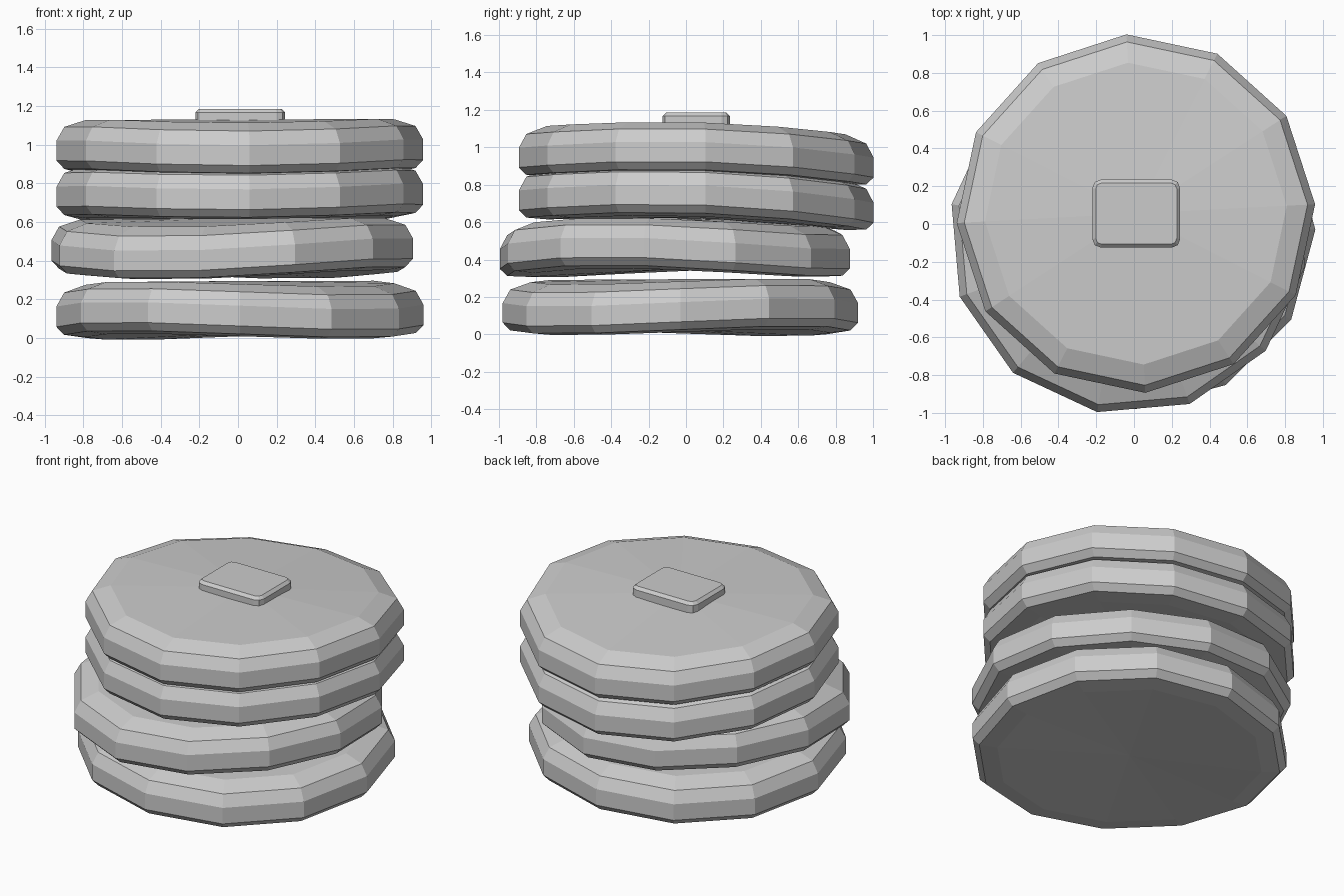
import bpy, bmesh, math

cube = bpy.data.objects.get("Cube")
if cube:
    bpy.data.objects.remove(cube, do_unlink=True)

grey = bpy.data.materials.new("plain_grey")
grey.use_nodes = True
grey.diffuse_color = (0.6, 0.6, 0.6, 1)
grey.node_tree.nodes["Principled BSDF"].inputs["Base Color"].default_value = (0.6, 0.6, 0.6, 1)

SIDES = 12
# Radius and height of each ring, measured from the widest upper ring
PROFILE = [(0.80, -0.165), (0.91, -0.148), (0.95, -0.105),
           (0.95, 0.0), (0.91, 0.07), (0.80, 0.105)]


def finish(bm, name):
    bmesh.ops.recalc_face_normals(bm, faces=bm.faces)
    mesh = bpy.data.meshes.new(name)
    bm.to_mesh(mesh)
    bm.free()
    mesh.materials.append(grey)
    obj = bpy.data.objects.new(name, mesh)
    bpy.context.collection.objects.link(obj)
    return obj


def pancake(name, x, y, z, turn, droop, droop_dir, tilt_x=0, tilt_y=0):
    """Faceted disc that sags at both ends of one diameter."""
    bm = bmesh.new()
    bend = math.radians(droop_dir)

    def vert(r, h, a):
        px, py = r * math.cos(a), r * math.sin(a)
        along = px * math.cos(bend) + py * math.sin(bend)
        sag = droop * along ** 2 - tilt_x * px - tilt_y * py
        return bm.verts.new((x + px, y + py, z + h - sag))

    angles = [math.radians(turn) + math.tau * i / SIDES for i in range(SIDES)]
    rings = [[vert(r, h, a) for a in angles] for r, h in PROFILE]
    bottom = vert(0, PROFILE[0][1], 0)
    top = vert(0, PROFILE[-1][1], 0)
    for i in range(SIDES):
        j = (i + 1) % SIDES
        for low, high in zip(rings, rings[1:]):
            bm.faces.new((low[i], low[j], high[j], high[i]))
        bm.faces.new((bottom, rings[0][j], rings[0][i]))
        bm.faces.new((top, rings[-1][i], rings[-1][j]))
    return finish(bm, name)


# Stack of pancakes, bottom to top
pancake("bottom_pancake", 0.01, -0.03, 0.19, 0, 0.05, 135, 0.005)
pancake("lower_pancake", -0.03, -0.06, 0.515, 20, 0.07, 65, 0.005)
pancake("upper_pancake", 0.01, 0.055, 0.79, 3, 0.06, 92, 0.008, -0.035)
pancake("top_pancake", 0.01, 0.055, 1.025, 3, 0.06, 92, 0.004, -0.028)

# Butter pat with cut corners and a softened top rim
bm = bmesh.new()
bmesh.ops.create_cube(bm, size=1)
for v in bm.verts:
    v.co = (0.012 + v.co.x * 0.465, 0.055 + v.co.y * 0.36, 1.145 + v.co.z * 0.08)
upright = [e for e in bm.edges if abs(e.verts[0].co.z - e.verts[1].co.z) > 0.01]
bmesh.ops.bevel(bm, geom=upright, offset=0.045, segments=2, profile=0.5, affect='EDGES')
rim = [e for e in bm.edges if all(v.co.z > 1.18 for v in e.verts)]
bmesh.ops.bevel(bm, geom=rim, offset=0.018, segments=1, affect='EDGES')
finish(bm, "butter_pat")
